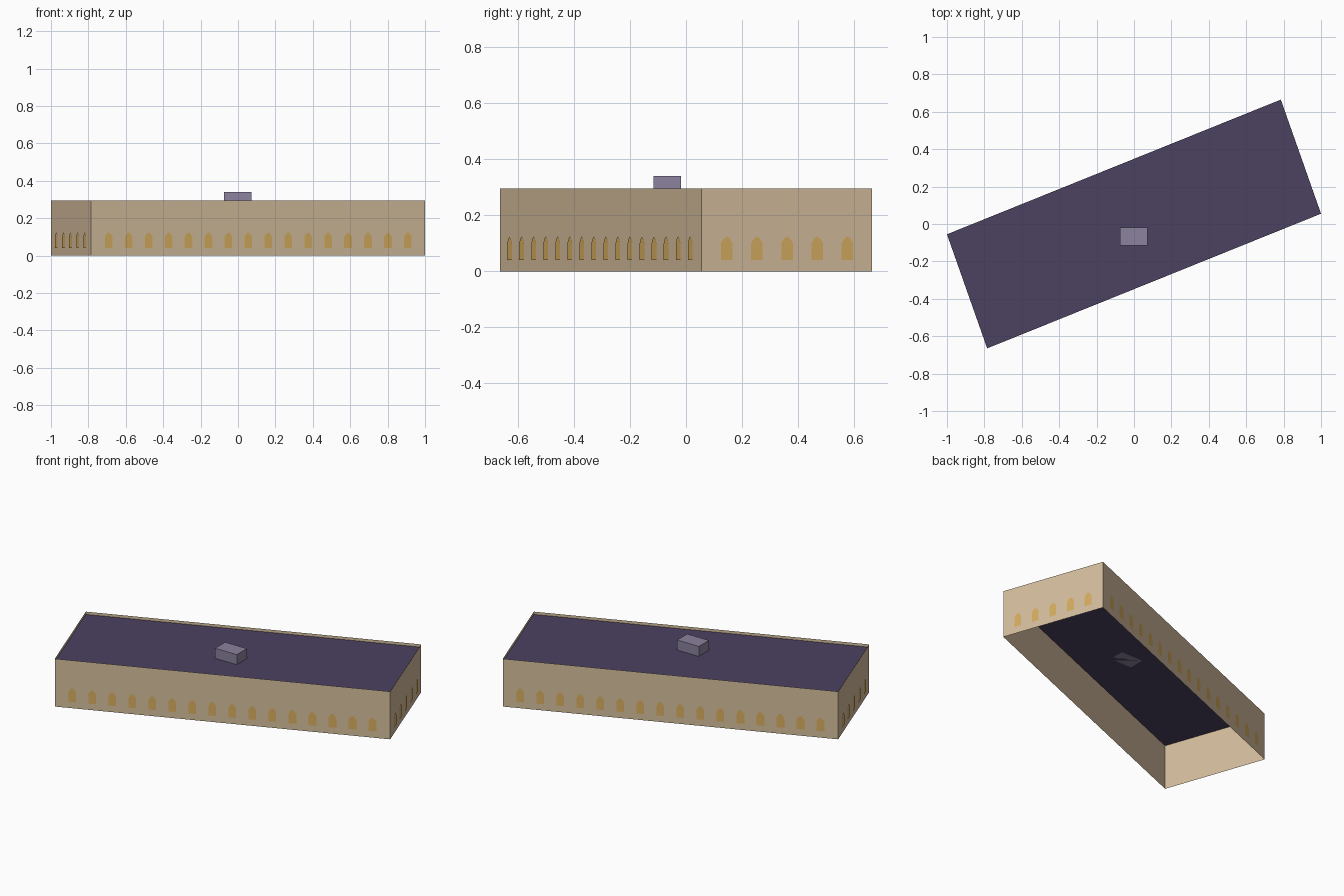
import bpy
import bmesh
from mathutils import Vector

if "Cube" in bpy.data.objects:
    bpy.data.objects.remove(bpy.data.objects["Cube"], do_unlink=True)

WALL_TOP, ROOF_Z, BOX_TOP = 0.295, 0.278, 0.34
UP = Vector((0, 0, 1))


def material(name, srgb):
    color = [(c / 255) ** 2.2 for c in srgb] + [1]
    mat = bpy.data.materials.new(name)
    mat.use_nodes = True
    mat.diffuse_color = color
    mat.node_tree.nodes["Principled BSDF"].inputs["Base Color"].default_value = color
    return mat


def build(name, bm, mat):
    mesh = bpy.data.meshes.new(name)
    bm.to_mesh(mesh)
    bm.free()
    mesh.materials.append(mat)
    obj = bpy.data.objects.new(name, mesh)
    bpy.context.collection.objects.link(obj)
    return obj


def add_face(bm, points):
    return bm.faces.new([bm.verts.new(p) for p in points])


sandstone = material("sandstone", (213, 189, 156))
amber = material("amber window", (214, 172, 96))
roofing = material("dark purple roof", (77, 67, 97))
vent = material("pale purple vent", (138, 129, 156))

# Footprint, counter-clockwise from the front corner
front, right = Vector((-0.785, -0.665, 0)), Vector((1, 0.055, 0))
corners = [front, right, -front, -right]
sides = list(zip(corners, corners[1:] + corners[:1]))

# Thin outer walls, open below and rising past the roof as a parapet
bm = bmesh.new()
for a, b in sides:
    add_face(bm, [a, b, b + UP * WALL_TOP, a + UP * WALL_TOP])
bmesh.ops.remove_doubles(bm, verts=bm.verts, dist=0.0001)
build("outer_walls", bm, sandstone)

# Flat roof deck
bm = bmesh.new()
add_face(bm, [c + UP * ROOF_Z for c in corners])
build("roof_deck", bm, roofing)

# Rooftop box
bm = bmesh.new()
bmesh.ops.create_cube(bm, size=1)
bmesh.ops.scale(bm, vec=(0.148, 0.098, BOX_TOP - ROOF_Z), verts=bm.verts)
bmesh.ops.translate(bm, vec=(-0.001, -0.067, (BOX_TOP + ROOF_Z) / 2), verts=bm.verts)
build("rooftop_box", bm, vent)

# Pointed-arch window panes, set just proud of each wall
arch = [(-0.022, 0.04), (0.022, 0.04), (0.022, 0.1), (0.012, 0.116),
        (0, 0.125), (-0.012, 0.116), (-0.022, 0.1)]
layout = [(16, 0.052), (5, 0.147)] * 2
names = ["front", "left", "back", "right"]
for (a, b), (count, margin), name in zip(sides, layout, names):
    along = (b - a).normalized()
    outward = along.cross(UP) * 0.003
    bm = bmesh.new()
    for i in range(count):
        t = margin + (1 - 2 * margin) * i / (count - 1)
        middle = a.lerp(b, t) + outward
        add_face(bm, [middle + along * u + UP * z for u, z in arch])
    build(name + "_windows", bm, amber)
